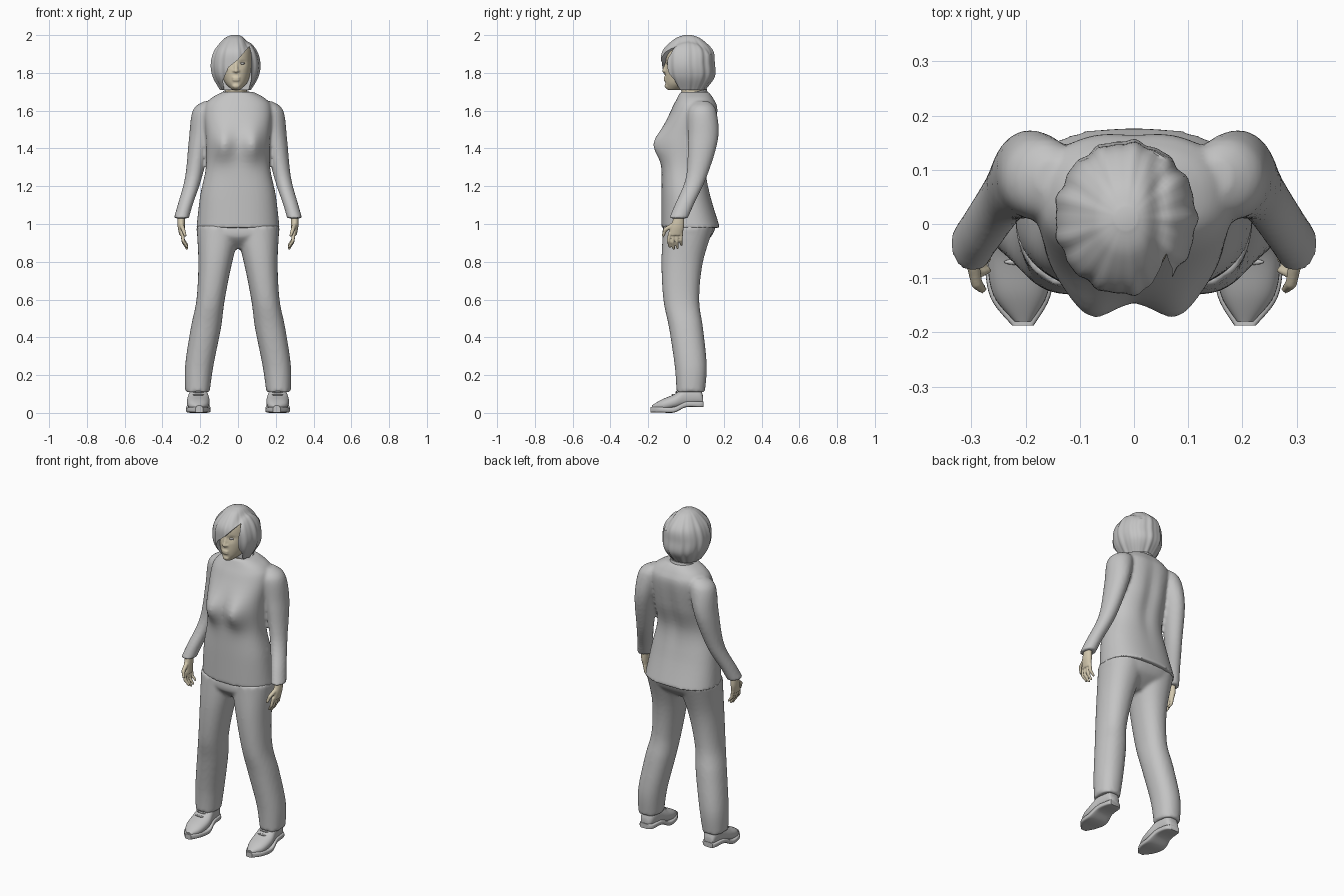
import bpy, bmesh, math
from mathutils import Matrix, Vector

old = bpy.data.objects.get("Cube")
if old:
    bpy.data.objects.remove(old, do_unlink=True)


def material(name, rgb):
    m = bpy.data.materials.new(name)
    m.use_nodes = True
    m.diffuse_color = (*rgb, 1)
    m.node_tree.nodes["Principled BSDF"].inputs["Base Color"].default_value = (*rgb, 1)
    return m


GREY = material("cloth_grey", (.55, .55, .55))
SKIN = material("skin_beige", (.64, .57, .42))
MID = -.01  # the head sits slightly off centre
SIDES = {"left": 1, "right": -1}


def spline(rings, steps=6):
    """Catmull-Rom interpolation through the rings."""
    out = []
    last = len(rings) - 1
    for i in range(last):
        near = [rings[max(0, min(last, i + k))] for k in (-1, 0, 1, 2)]
        for j in range(steps):
            t = j / steps
            out.append([b + t / 2 * (c - a + t * (2 * a - 5 * b + 4 * c - d + t * (3 * (b - c) + d - a)))
                        for a, b, c, d in zip(*near)])
    out.append(rings[last])
    return out


def centred(rings, middle=0):
    """Turn (height, half width, front, back) into full ring extents."""
    return [(z, middle - half, middle + half, front, back) for z, half, front, back in rings]


def loft(bm, rings, axis="z", side=1, power=2, count=32, shape=None):
    """Skin oval rings given as (position, x low, x high, low, high) along z or y."""
    loops = []
    for place, x0, x1, low, high in spline(rings):
        loop = []
        for k in range(count):
            angle = math.tau * k / count
            c, s = math.cos(angle), math.sin(angle)
            x = (x0 + x1) / 2 + (x1 - x0) / 2 * math.copysign(abs(c) ** (2 / power), c)
            b = (low + high) / 2 + (high - low) / 2 * math.copysign(abs(s) ** (2 / power), s)
            v = Vector((side * x, b, place) if axis == "z" else (side * x, place, b))
            if shape:
                shape(v, angle)
            loop.append(bm.verts.new(v))
        loops.append(loop)
    for p, q in zip(loops, loops[1:]):
        for k in range(count):
            n = (k + 1) % count
            bm.faces.new((p[k], p[n], q[n], q[k]))
    bm.faces.new(loops[0])
    bm.faces.new(loops[-1])


def ball(bm, location, size):
    place = Matrix.Translation(location) @ Matrix.Diagonal((*size, 1))
    bmesh.ops.create_uvsphere(bm, u_segments=16, v_segments=10, radius=1, matrix=place)


def limb(bm, start, end, start_radius, end_radius):
    """Tapered rod with round ends."""
    a, b = Vector(start), Vector(end)
    turn = (b - a).to_track_quat("Z", "Y").to_matrix().to_4x4()
    bmesh.ops.create_cone(bm, cap_ends=True, segments=12, radius1=start_radius, radius2=end_radius,
                          depth=(b - a).length, matrix=Matrix.Translation((a + b) / 2) @ turn)
    ball(bm, a, [start_radius] * 3)
    ball(bm, b, [end_radius] * 3)


def finish(name, bm, mat, voxel=0):
    """Make the object; a voxel size blends overlapping pieces into one skin."""
    bmesh.ops.recalc_face_normals(bm, faces=bm.faces)
    mesh = bpy.data.meshes.new(name)
    bm.to_mesh(mesh)
    bm.free()
    mesh.materials.append(mat)
    mesh.polygons.foreach_set("use_smooth", [True] * len(mesh.polygons))
    mesh.set_sharp_from_angle(angle=math.radians(45))
    ob = bpy.data.objects.new(name, mesh)
    bpy.context.scene.collection.objects.link(ob)
    if voxel:
        blend = ob.modifiers.new("blend", "REMESH")
        blend.mode, blend.voxel_size, blend.use_smooth_shade = "VOXEL", voxel, True
        soften = ob.modifiers.new("soften", "SMOOTH")
        soften.factor, soften.iterations = .5, 3
    return ob


def bump(x, z, cx, cz, width, height):
    return math.exp(-((x - cx) / width) ** 2 - ((z - cz) / height) ** 2)


# Sweater: torso with bust and spine hollow, plus both sleeves
def torso_shape(v, angle):
    if math.sin(angle) < 0:
        v.y -= .04 * bump(abs(v.x), v.z, .08, 1.42, .05, .08)
    else:
        v.y -= .014 * bump(v.x, v.z, 0, 1.42, .04, .2)


torso = [(.98, .22, -.13, .18), (1.15, .2, -.13, .13), (1.3, .17, -.13, .11), (1.45, .17, -.14, .15),
         (1.6, .18, -.08, .17), (1.66, .15, -.05, .15), (1.7, .08, -.03, .12)]
sleeve = [(1.65, .11, .18, .05, .12), (1.6, .1, .24, .01, .16), (1.45, .14, .26, .01, .17),
          (1.25, .19, .28, 0, .11), (1.1, .24, .32, -.06, .04), (1.03, .26, .34, -.09, .01)]
bm = bmesh.new()
loft(bm, centred(torso), power=2.4, count=64, shape=torso_shape)
for side in SIDES.values():
    loft(bm, sleeve, side=side)
finish("sweater", bm, GREY, voxel=.009)


# Collar band, higher at the back
def collar_shape(v, angle):
    v.z += .014 * math.sin(angle)


bm = bmesh.new()
loft(bm, centred([(1.66, .08, -.04, .12), (1.7, .07, -.02, .11)], MID), shape=collar_shape)
finish("collar", bm, GREY)

# Trousers: hips and two legs
hips = [(.87, .05, -.06, .05), (.93, .2, -.12, .13), (.99, .22, -.12, .16)]
leg = [(.11, .15, .28, -.05, .1), (.25, .13, .28, -.06, .11), (.45, .09, .25, -.09, .09),
       (.6, .07, .22, -.12, .07), (.8, .03, .21, -.13, .09), (.99, -.02, .22, -.12, .15)]
bm = bmesh.new()
loft(bm, centred(hips), power=2.4, count=48)
for side in SIDES.values():
    loft(bm, leg, side=side, power=2.2)
finish("trousers", bm, GREY, voxel=.01)

# Shoes: the sole follows the upper's outline and steps up into a raised heel
upper = [(.09, .19, .24, .04, .09), (.07, .17, .25, .04, .13), (0, .16, .26, .03, .14),
         (-.06, .15, .27, .02, .1), (-.13, .16, .26, .01, .07), (-.18, .19, .22, .02, .04)]
sole = []
for y, inner, outer, *_ in upper:
    lift = .03 if y > -.05 else .002
    sole.append((y * 1.04, inner - .005, outer + .005, lift, lift + .03))
palm = [(1.05, .28, .32, -.06, -.01), (.99, .28, .32, -.08, -.01), (.94, .28, .31, -.09, -.02)]
for label, side in SIDES.items():
    bm = bmesh.new()
    loft(bm, upper, axis="y", side=side, power=2.3)
    finish(label + "_shoe_upper", bm, GREY)
    bm = bmesh.new()
    loft(bm, sole, axis="y", side=side, power=5)
    finish(label + "_shoe_sole", bm, GREY)
    bm = bmesh.new()
    for i in range(3):
        ball(bm, (side * .21, -.03 - .02 * i, .124 - .014 * i), (.03, .006, .005))
    finish(label + "_shoe_laces", bm, GREY)

    # Hand: palm, four bent fingers and a thumb
    bm = bmesh.new()
    loft(bm, palm, side=side)
    for i, drop in enumerate((.01, 0, .004, .02)):
        y = -.085 + .02 * i
        knuckle = (side * .29, y * 1.1, .905 + drop / 2)
        limb(bm, (side * .295, y, .95), knuckle, .01, .009)
        limb(bm, knuckle, (side * .27, y, .87 + drop), .009, .007)
    joint = (side * .29, -.11, .97)
    limb(bm, (side * .3, -.06, 1), joint, .013, .011)
    limb(bm, joint, (side * .28, -.12, .94), .011, .008)
    finish(label + "_hand", bm, SKIN, voxel=.004)


# Head: skull with eye sockets, neck, nose, lips and chin
def face_shape(v, angle):
    if math.sin(angle) < 0:
        v.y += .01 * bump(abs(v.x - MID), v.z, .033, 1.85, .02, .014)


skull = [(1.71, .02, -.1, -.03), (1.75, .06, -.11, .07), (1.82, .08, -.11, .11),
         (1.92, .08, -.1, .12), (1.97, .05, -.06, .08)]
bm = bmesh.new()
loft(bm, centred(skull, MID), power=2.1, count=64, shape=face_shape)
loft(bm, centred([(1.66, .06, -.02, .1), (1.8, .05, -.03, .1)], MID))
limb(bm, (MID, -.1, 1.86), (MID, -.117, 1.81), .007, .01)
for side in SIDES.values():
    ball(bm, (MID + side * .011, -.11, 1.81), (.009, .009, .007))
for z in (1.762, 1.774):
    ball(bm, (MID, -.109, z), (.022, .01, .006))
ball(bm, (MID, -.1, 1.73), (.022, .014, .014))
finish("head", bm, SKIN, voxel=.005)
for label, side in SIDES.items():
    bm = bmesh.new()
    ball(bm, (MID + side * .033, -.095, 1.85), (.014, .008, .006))
    finish(label + "_eye", bm, GREY)


# Bob haircut: ridged cap with an off-centre parting
def hair_shape(v, angle):
    lock = .0025 * math.cos(13 * angle) + .0015 * math.cos(22 * angle)
    fade = min(1, (2 - v.z) * 12)
    v += Vector((math.cos(angle), math.sin(angle), 0)) * lock * fade
    if v.z > 1.9:
        v.z -= .012 * bump(v.x, 0, .045, 0, .016, 1)


bob = [(1.71, .08, -.07, .1), (1.78, .12, -.12, .15), (1.85, .13, -.13, .15),
       (1.92, .11, -.12, .14), (1.98, .06, -.06, .08), (2, .02, -.01, .03)]
bm = bmesh.new()
loft(bm, centred(bob, MID * 1.5), count=96, shape=hair_shape)
hair = finish("hair", bm, GREY)

# Face opening: a sweeping fringe outline cut back from the front
opening = [(.06, 1.94), (0, 1.87), (-.05, 1.83), (-.08, 1.76), (-.07, 1.69),
           (.05, 1.69), (.07, 1.76), (.07, 1.9)]
bm = bmesh.new()
front = bm.faces.new([bm.verts.new((x, -.3, z)) for x, z in opening])
grown = bmesh.ops.extrude_face_region(bm, geom=[front])["geom"]
bmesh.ops.translate(bm, vec=(0, .27, 0), verts=[g for g in grown if isinstance(g, bmesh.types.BMVert)])
cutter = finish("face_opening_cutter", bm, GREY)
cutter.hide_render = True
cut = hair.modifiers.new("face_opening", "BOOLEAN")
cut.operation, cut.solver, cut.object = "DIFFERENCE", "EXACT", cutter

# Bake the cut so the helper can go
bpy.context.view_layer.update()
baked = bpy.data.meshes.new_from_object(hair.evaluated_get(bpy.context.evaluated_depsgraph_get()))
hair.modifiers.clear()
hair.data = baked
baked.set_sharp_from_angle(angle=math.radians(40))
bpy.data.objects.remove(cutter, do_unlink=True)
